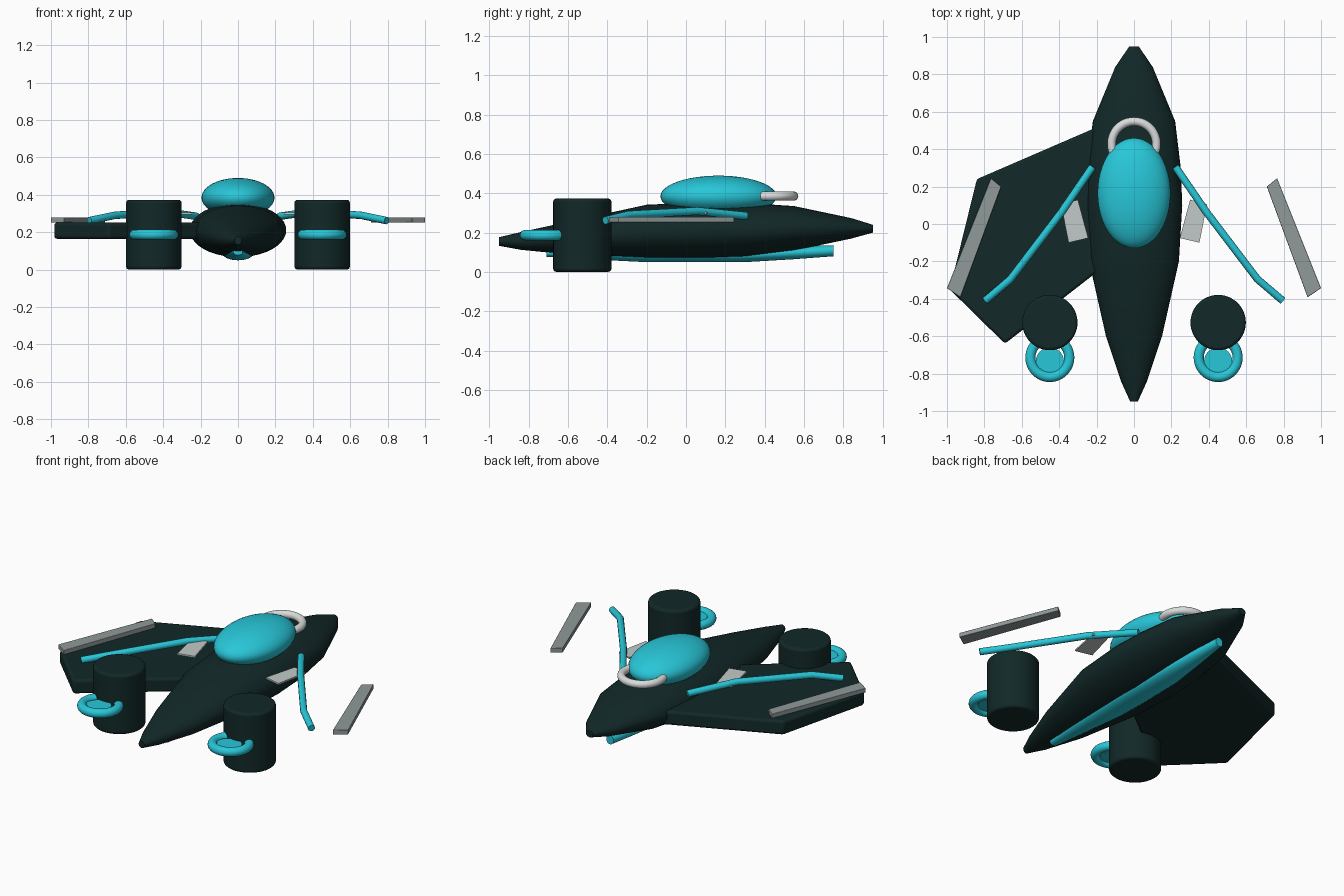
import bpy, bmesh, math

if "Cube" in bpy.data.objects:
    bpy.data.objects.remove(bpy.data.objects["Cube"])


def mat(name, rgb):
    m = bpy.data.materials.new(name)
    m.diffuse_color = (*rgb, 1)
    m.use_nodes = True
    m.node_tree.nodes["Principled BSDF"].inputs["Base Color"].default_value = m.diffuse_color
    return m


DARK = mat("dark teal", (0.006, 0.021, 0.021))
CYAN = mat("cyan", (0.021, 0.57, 0.69))
GREY = mat("grey", (0.28, 0.32, 0.32))
PALE = mat("pale grey", (0.54, 0.59, 0.58))
WHITE = mat("off white", (0.70, 0.72, 0.72))


def finish(ob, name, material, angle=30, bevel=0):
    ob.name = name
    ob.data.materials.clear()
    ob.data.materials.append(material)
    bpy.ops.object.select_all(action='DESELECT')
    bpy.context.view_layer.objects.active = ob
    ob.select_set(True)
    if bevel:
        b = ob.modifiers.new("bevel", 'BEVEL')
        b.width, b.segments = bevel, 3
    bpy.ops.object.shade_smooth_by_angle(angle=math.radians(angle))
    return ob


def from_bmesh(bm, name, material, **kw):
    bmesh.ops.recalc_face_normals(bm, faces=bm.faces)
    me = bpy.data.meshes.new(name)
    bm.to_mesh(me)
    bm.free()
    ob = bpy.data.objects.new(name, me)
    bpy.context.collection.objects.link(ob)
    return finish(ob, name, material, **kw)


def loft(name, rings, material, n=40):
    """Elliptical sections along y: (y, half width, centre z, half height)."""
    bm = bmesh.new()
    loops = []
    for y, w, zc, h in rings:
        loops.append([bm.verts.new((w * math.cos(2 * math.pi * i / n), y,
                                    zc + h * math.sin(2 * math.pi * i / n))) for i in range(n)])
    for a, b in zip(loops, loops[1:]):
        for i in range(n):
            j = (i + 1) % n
            bm.faces.new((a[i], a[j], b[j], b[i]))
    bm.faces.new(loops[0])
    bm.faces.new(loops[-1])
    return from_bmesh(bm, name, material)


def slab(name, pts, z0, z1, material, bevel=0):
    """Flat outline extruded in z."""
    bm = bmesh.new()
    f = bm.faces.new([bm.verts.new((x, y, z0)) for x, y in pts])
    r = bmesh.ops.extrude_face_region(bm, geom=[f])
    for v in r["geom"]:
        if isinstance(v, bmesh.types.BMVert):
            v.co.z = z1
    return from_bmesh(bm, name, material, bevel=bevel)


def torus(name, loc, major, minor, material):
    bpy.ops.mesh.primitive_torus_add(location=loc, major_radius=major, minor_radius=minor,
                                     major_segments=48, minor_segments=16)
    return finish(bpy.context.object, name, material)


def cylinder(name, loc, r, h, material, bevel=0):
    bpy.ops.mesh.primitive_cylinder_add(vertices=48, radius=r, depth=h, location=loc)
    return finish(bpy.context.object, name, material, bevel=bevel)


def pipe(name, pts, r, material):
    cu = bpy.data.curves.new(name, 'CURVE')
    cu.dimensions = '3D'
    cu.bevel_depth, cu.bevel_resolution, cu.use_fill_caps = r, 4, True
    sp = cu.splines.new('POLY')
    sp.points.add(len(pts) - 1)
    for p, c in zip(sp.points, pts):
        p.co = (*c, 1)
    ob = bpy.data.objects.new(name, cu)
    bpy.context.collection.objects.link(ob)
    bpy.ops.object.select_all(action='DESELECT')
    bpy.context.view_layer.objects.active = ob
    ob.select_set(True)
    bpy.ops.object.convert(target='MESH')
    return finish(bpy.context.object, name, material, angle=40)


# Fuselage and belly keel
loft("fuselage", [(-0.95, 0.02, 0.155, 0.022), (-0.84, 0.07, 0.158, 0.045),
                  (-0.6, 0.15, 0.172, 0.083), (-0.2, 0.24, 0.205, 0.137),
                  (0.1, 0.258, 0.211, 0.144), (0.3, 0.25, 0.213, 0.139),
                  (0.55, 0.22, 0.222, 0.113), (0.84, 0.1, 0.222, 0.052),
                  (0.95, 0.025, 0.22, 0.02)], DARK)
loft("belly_keel", [(-0.71, 0.025, 0.095, 0.018), (-0.5, 0.05, 0.095, 0.03),
                    (-0.2, 0.075, 0.085, 0.035), (0.0, 0.08, 0.085, 0.035),
                    (0.3, 0.075, 0.085, 0.035), (0.55, 0.05, 0.098, 0.033),
                    (0.75, 0.025, 0.108, 0.028)], CYAN)

# Single wing on the left side
slab("left_wing", [(-0.1, 0.56), (-0.84, 0.24), (-0.985, -0.35), (-0.69, -0.64),
                   (-0.1, -0.18)], 0.165, 0.252, DARK, bevel=0.015)

# Canopy and the ring around its end
bpy.ops.mesh.primitive_uv_sphere_add(segments=48, ring_count=24, radius=1, location=(0, 0.165, 0.385))
canopy = bpy.context.object
canopy.scale = (0.195, 0.295, 0.105)
bpy.ops.object.transform_apply(location=False, rotation=False, scale=True)
finish(canopy, "canopy", CYAN)
torus("canopy_ring", (0, 0.428, 0.386), 0.12, 0.023, WHITE)

# Mirrored parts
for s, side in ((-1, "left"), (1, "right")):
    cylinder(side + "_engine", (s * 0.45, -0.527, 0.187), 0.148, 0.372, DARK, bevel=0.015)
    torus(side + "_nozzle_ring", (s * 0.45, -0.714, 0.187), 0.104, 0.027, CYAN)
    cylinder(side + "_nozzle_disc", (s * 0.45, -0.735, 0.187), 0.075, 0.02, CYAN)
    pipe(side + "_pipe", [(s * 0.222, 0.305, 0.285), (s * 0.39, 0.06, 0.31),
                          (s * 0.66, -0.295, 0.29), (s * 0.795, -0.41, 0.262)], 0.02, CYAN)
    slab(side + "_wingtip_plate", [(s * 0.765, 0.245), (s * 0.71, 0.2), (s * 0.928, -0.392),
                                   (s * 1.0, -0.343)], 0.252, 0.28, GREY, bevel=0.003)
    slab(side + "_fin_plate", [(s * 0.30, 0.13), (s * 0.39, 0.105), (s * 0.35, -0.1),
                               (s * 0.245, -0.075)], 0.295, 0.305, PALE)
